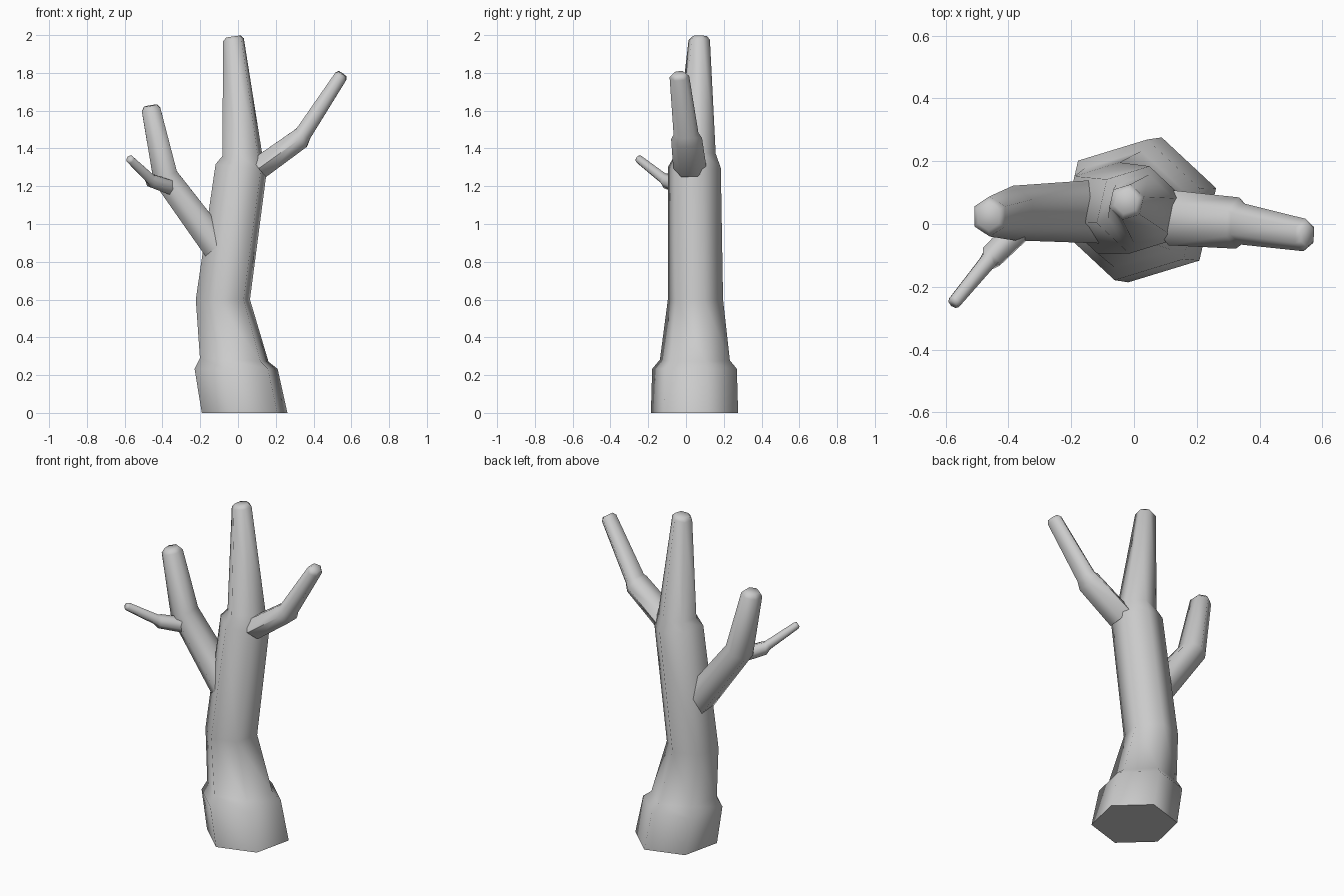
import bpy, bmesh, math
from mathutils import Vector

if "Cube" in bpy.data.objects:
    bpy.data.objects.remove(bpy.data.objects["Cube"])

SIDES = 6


def limb(name, rings, phase=0.0, squash=1.0, normals=None):
    """Six-sided tapering tube; each ring is (x, y, z, radius)."""
    pts = [Vector(r[:3]) for r in rings]
    bm = bmesh.new()
    loops = []
    for i, r in enumerate(rings):
        if normals:
            n = Vector(normals[i]).normalized()
        else:
            n = (pts[min(i + 1, len(pts) - 1)] - pts[max(i - 1, 0)]).normalized()
        u = (Vector((0, 1, 0)) - n * n.y).normalized()
        v = u.cross(n)
        loop = []
        for k in range(SIDES):
            a = math.radians(phase) + k * math.tau / SIDES
            p = pts[i] + r[3] * (u * math.cos(a) + v * math.sin(a) * squash)
            loop.append(bm.verts.new(p))
        loops.append(loop)
    for a, b in zip(loops, loops[1:]):
        for k in range(SIDES):
            j = (k + 1) % SIDES
            bm.faces.new((a[k], a[j], b[j], b[k]))
    bm.faces.new(loops[0])
    bm.faces.new(loops[-1])
    bmesh.ops.recalc_face_normals(bm, faces=bm.faces)
    me = bpy.data.meshes.new(name)
    bm.to_mesh(me)
    bm.free()
    ob = bpy.data.objects.new(name, me)
    bpy.context.collection.objects.link(ob)
    bpy.ops.object.select_all(action='DESELECT')
    ob.select_set(True)
    bpy.context.view_layer.objects.active = ob
    bpy.ops.object.shade_smooth_by_angle(angle=math.radians(68))
    return ob


# Trunk: flared foot, bent stem, stepped top
limb("trunk", [
    (0.035, 0.045, 0.0, 0.237),
    (-0.01, 0.045, 0.233, 0.230),
    (-0.02, 0.047, 0.28, 0.190),
    (-0.08, 0.05, 0.60, 0.150),
    (0.017, 0.045, 1.30, 0.143),
    (0.022, 0.05, 1.37, 0.110),
    (-0.024, 0.07, 1.975, 0.058),
    (-0.025, 0.071, 1.993, 0.040),
], phase=13, normals=[
    (0, 0, 1), (0, 0, 1), (0.05, 0, 1), (0, 0, 1),
    (0.12, 0, 1), (-0.1, 0, 1), (-0.15, 0, 1), (-0.15, 0, 1)])

# Left branch
limb("left_branch", [
    (-0.10, 0.04, 0.865, 0.102),
    (-0.385, 0.035, 1.25, 0.087),
    (-0.460, 0.024, 1.605, 0.064),
    (-0.464, 0.023, 1.627, 0.044),
], squash=0.9)

# Right branch: thick stub with a thinner end
d1, d2 = (0.8, -0.08, 0.6), (0.57, -0.09, 0.82)
limb("right_branch", [
    (0.115, 0.02, 1.298, 0.088),
    (0.330, 0.003, 1.452, 0.082),
    (0.345, 0.0, 1.478, 0.066),
    (0.543, -0.035, 1.780, 0.052),
    (0.553, -0.037, 1.795, 0.036),
], squash=0.78, normals=[d1, d1, d2, d2, d2])

# Small twig on the left branch
e1, e2 = (-0.65, -0.7, 0.25), (-0.55, -0.67, 0.5)
limb("left_twig", [
    (-0.36, -0.01, 1.195, 0.044),
    (-0.455, -0.105, 1.228, 0.040),
    (-0.467, -0.122, 1.243, 0.030),
    (-0.570, -0.247, 1.341, 0.024),
    (-0.577, -0.255, 1.348, 0.017),
], normals=[e1, e1, e2, e2, e2])
